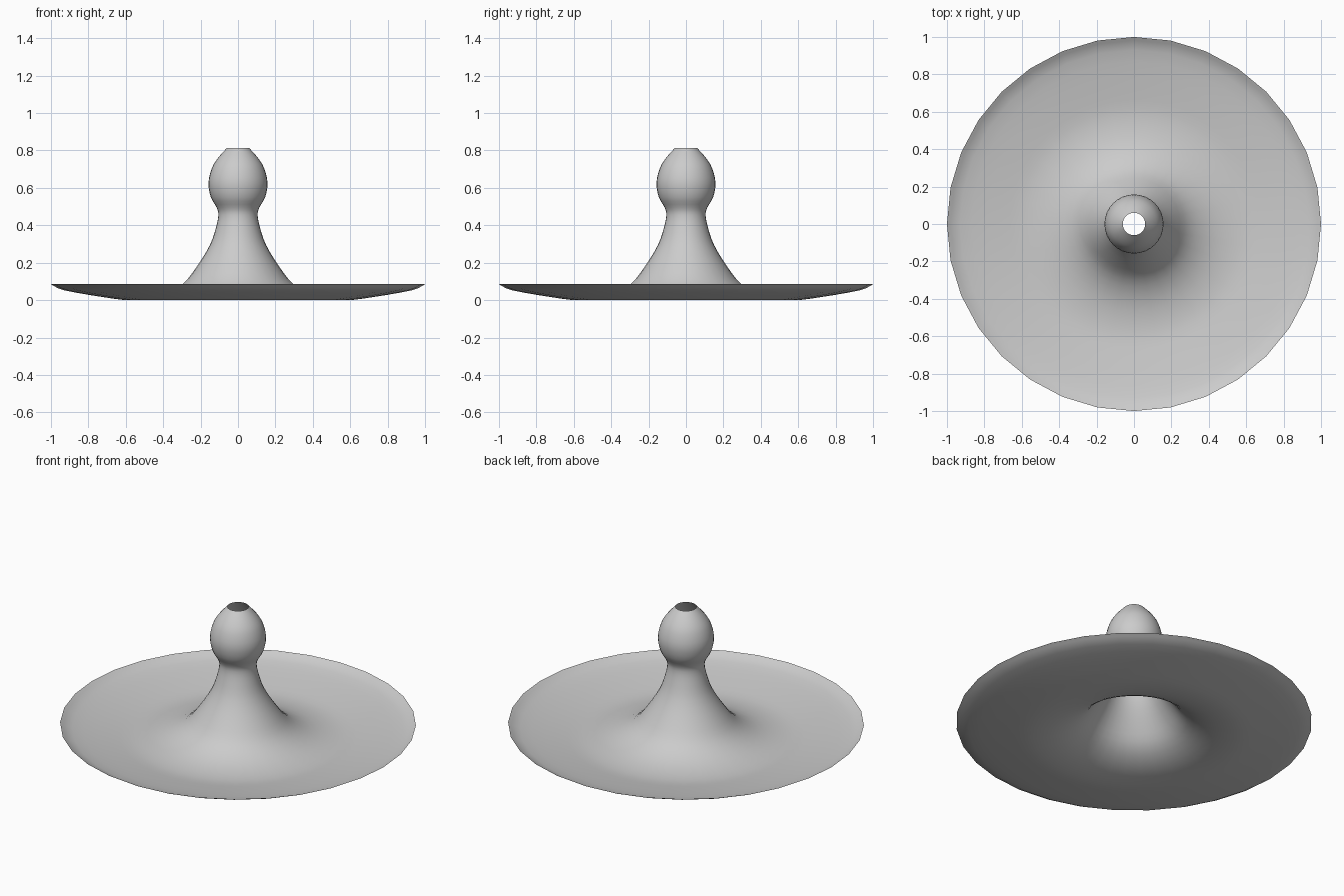
import bpy, bmesh, math
from mathutils import Matrix, Vector

cube = bpy.data.objects.get("Cube")
if cube:
    bpy.data.objects.remove(cube, do_unlink=True)

# Single plain grey finish
grey = bpy.data.materials.new("light grey")
grey.use_nodes = True
colour = (0.6, 0.6, 0.6, 1)
grey.diffuse_color = colour
grey.node_tree.nodes["Principled BSDF"].inputs["Base Color"].default_value = colour

# Half profile (radius, height) from the dish rim up to the open tip
PROFILE = [(1, .085), (.93, .053), (.72, .016), (.57, 0), (.42, .022),
           (.3, .083), (.22, .18), (.15, .295), (.117, .39), (.105, .455),
           (.114, .495), (.145, .55), (.158, .627), (.14, .705),
           (.107, .76), (.06, .813)]
SIDES = 32
STEPS = 3


def smooth_path(points):
    """Catmull-Rom curve through the profile points."""
    pts = [Vector(p) for p in points]
    pts = [2 * pts[0] - pts[1]] + pts + [2 * pts[-1] - pts[-2]]
    path = []
    for a, b, c, d in zip(pts, pts[1:], pts[2:], pts[3:]):
        for i in range(STEPS):
            t = i / STEPS
            path.append(b + ((c - a) * t + (2 * a - 5 * b + 4 * c - d) * t ** 2
                             + (3 * b - a - 3 * c + d) * t ** 3) / 2)
    return path + [pts[-2]]


# Open shell turned around the vertical axis
bm = bmesh.new()
path = smooth_path(PROFILE)
rings = []
for k in range(SIDES):
    turn = Matrix.Rotation(math.tau * k / SIDES, 3, 'Z')
    rings.append([bm.verts.new(turn @ Vector((p.x, 0, max(p.y, 0)))) for p in path])
for k, ring in enumerate(rings):
    nxt = rings[(k + 1) % SIDES]
    for i in range(len(path) - 1):
        face = bm.faces.new((ring[i], nxt[i], nxt[i + 1], ring[i + 1]))
        face.smooth = True

mesh = bpy.data.meshes.new("dish_with_knob")
bm.to_mesh(mesh)
bm.free()
mesh.materials.append(grey)
shell = bpy.data.objects.new("dish_with_knob", mesh)
bpy.context.collection.objects.link(shell)
